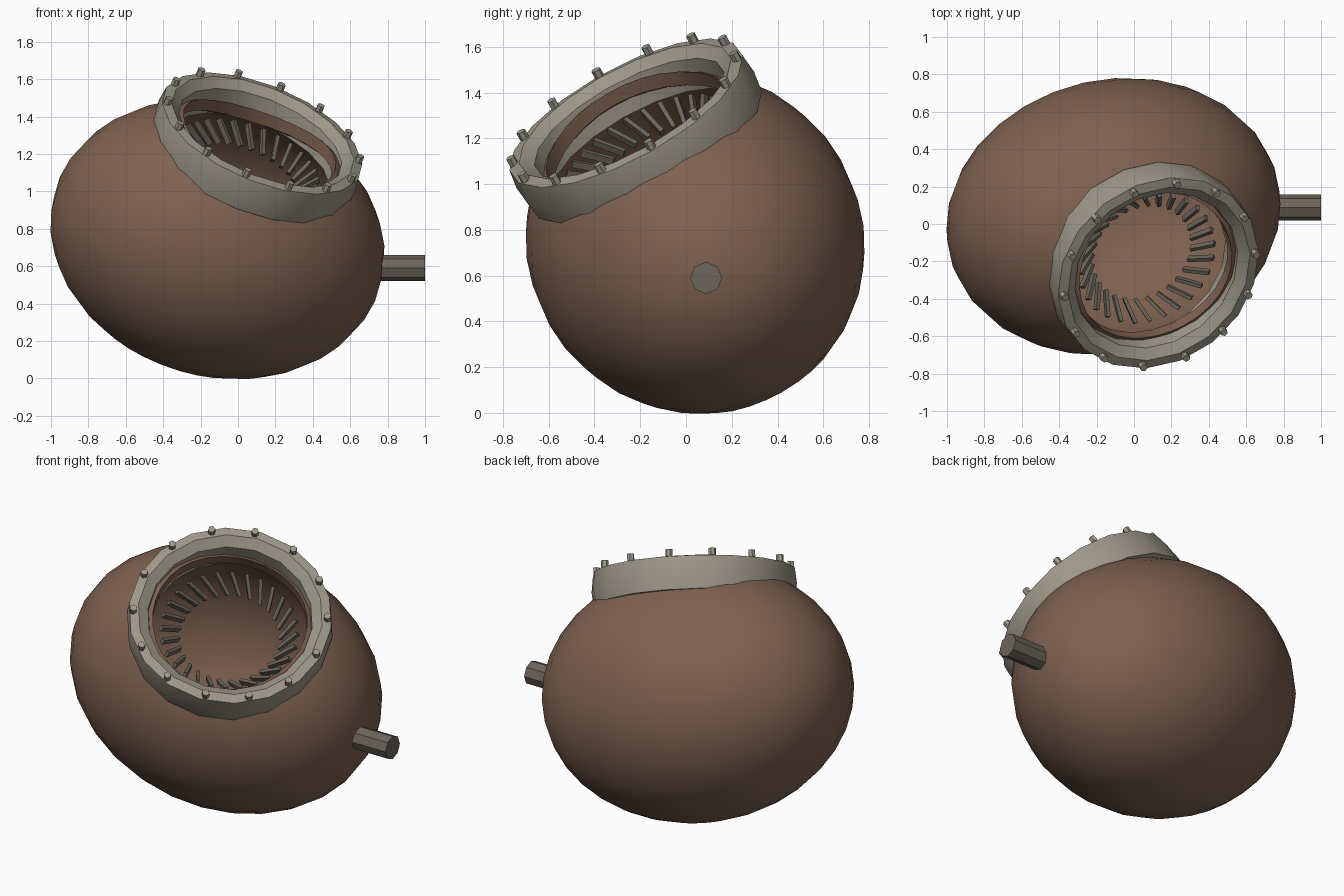
import bpy, bmesh, math
from mathutils import Vector, Matrix

if "Cube" in bpy.data.objects:
    bpy.data.objects.remove(bpy.data.objects["Cube"], do_unlink=True)


def material(name, rgb):
    m = bpy.data.materials.new(name)
    m.use_nodes = True
    m.diffuse_color = (*rgb, 1)
    m.node_tree.nodes["Principled BSDF"].inputs["Base Color"].default_value = (*rgb, 1)
    return m


BROWN = material("clay brown", (0.21, 0.12, 0.08))
GREY = material("warm grey", (0.34, 0.31, 0.25))
DARK = material("dark grey", (0.15, 0.13, 0.105))


def make(name, bm, mat, smooth=None):
    bmesh.ops.recalc_face_normals(bm, faces=bm.faces)
    mesh = bpy.data.meshes.new(name)
    bm.to_mesh(mesh)
    bm.free()
    ob = bpy.data.objects.new(name, mesh)
    bpy.context.collection.objects.link(ob)
    mesh.materials.append(mat)
    if smooth:
        shade(ob, smooth)
    return ob


def shade(ob, angle):
    bpy.ops.object.select_all(action="DESELECT")
    ob.select_set(True)
    bpy.context.view_layer.objects.active = ob
    bpy.ops.object.shade_smooth_by_angle(angle=math.radians(angle))


def cylinder(bm, radius, depth, sides, matrix):
    bmesh.ops.create_cone(bm, cap_ends=True, segments=sides, radius1=radius,
                          radius2=radius, depth=depth, matrix=matrix)


# Tilted frame shared by pot, mouth and teeth: z runs out of the mouth
axis = Vector((0.349, -0.450, 0.822)).normalized()
long_dir = Vector((1, 0.23, -0.31))
long_dir = (long_dir - axis * long_dir.dot(axis)).normalized()
basis = Matrix((long_dir, axis.cross(long_dir), axis)).transposed().to_4x4()
pot_frame = Matrix.Translation((-0.11, 0.04, 0.745)) @ basis
mouth_frame = Matrix.Translation((0.137, -0.271, 1.327)) @ basis

# Hollow egg-shaped pot with a round opening
bm = bmesh.new()
bmesh.ops.create_uvsphere(bm, u_segments=28, v_segments=18, radius=1,
                          matrix=pot_frame @ Matrix.Diagonal((0.915, 0.733, 0.735, 1)))
pot = make("pot", bm, BROWN)
bm = bmesh.new()
cylinder(bm, 0.435, 0.6, 32, mouth_frame)
cutter = make("opening_cutter", bm, BROWN)
cutter.hide_render = True
shell = pot.modifiers.new("shell", "SOLIDIFY")
shell.thickness = 0.06
cut = pot.modifiers.new("opening", "BOOLEAN")
cut.operation = "DIFFERENCE"
cut.object = cutter
bpy.context.view_layer.objects.active = pot
for name in ("shell", "opening"):
    bpy.ops.object.modifier_apply(modifier=name)
bpy.data.objects.remove(cutter, do_unlink=True)
shade(pot, 35)

# Collar around the mouth, turned from a closed profile of (radius, height)
profile = [(0.57, -0.21), (0.582, -0.11), (0.572, -0.02), (0.52, -0.01),
           (0.465, -0.05), (0.45, -0.2)]
SIDES = 18
bm = bmesh.new()
rings = []
for i in range(SIDES):
    turn = mouth_frame @ Matrix.Rotation(math.tau * i / SIDES, 4, "Z")
    rings.append([bm.verts.new(turn @ Vector((r, 0, h))) for r, h in profile])
for i, a in enumerate(rings):
    b = rings[(i + 1) % SIDES]
    for j in range(len(profile)):
        k = (j + 1) % len(profile)
        bm.faces.new((a[j], b[j], b[k], a[k]))
make("collar", bm, GREY, 25)

# Bolts on the collar face
first = basis.to_3x3().transposed() @ Vector((-0.675, 0.6, 0.615))
start = math.atan2(first.y, first.x)
bm = bmesh.new()
for i in range(14):
    turn = Matrix.Rotation(start + math.tau * i / 14, 4, "Z")
    cylinder(bm, 0.021, 0.04, 6, mouth_frame @ turn @ Matrix.Translation((0.546, 0, 0.002)))
make("collar_bolts", bm, GREY)

# Ring of slanted teeth inside the mouth
bm = bmesh.new()
for i in range(28):
    turn = Matrix.Rotation(math.tau * i / 28, 4, "Z")
    outer, inner = Vector((0.385, 0, -0.19)), Vector((0.28, -0.05, -0.28))
    span = inner - outer
    place = Matrix.Translation((outer + inner) / 2) @ span.to_track_quat("X", "Z").to_matrix().to_4x4()
    bmesh.ops.create_cube(bm, size=1, matrix=mouth_frame @ turn @ place
                          @ Matrix.Diagonal((span.length, 0.02, 0.032, 1)))
make("teeth", bm, DARK)

# Octagonal side peg
bm = bmesh.new()
cylinder(bm, 0.07, 0.3, 8, Matrix.Translation((0.85, 0.088, 0.59)) @ Matrix.Rotation(math.pi / 2, 4, "Y"))
make("side_peg", bm, DARK)
